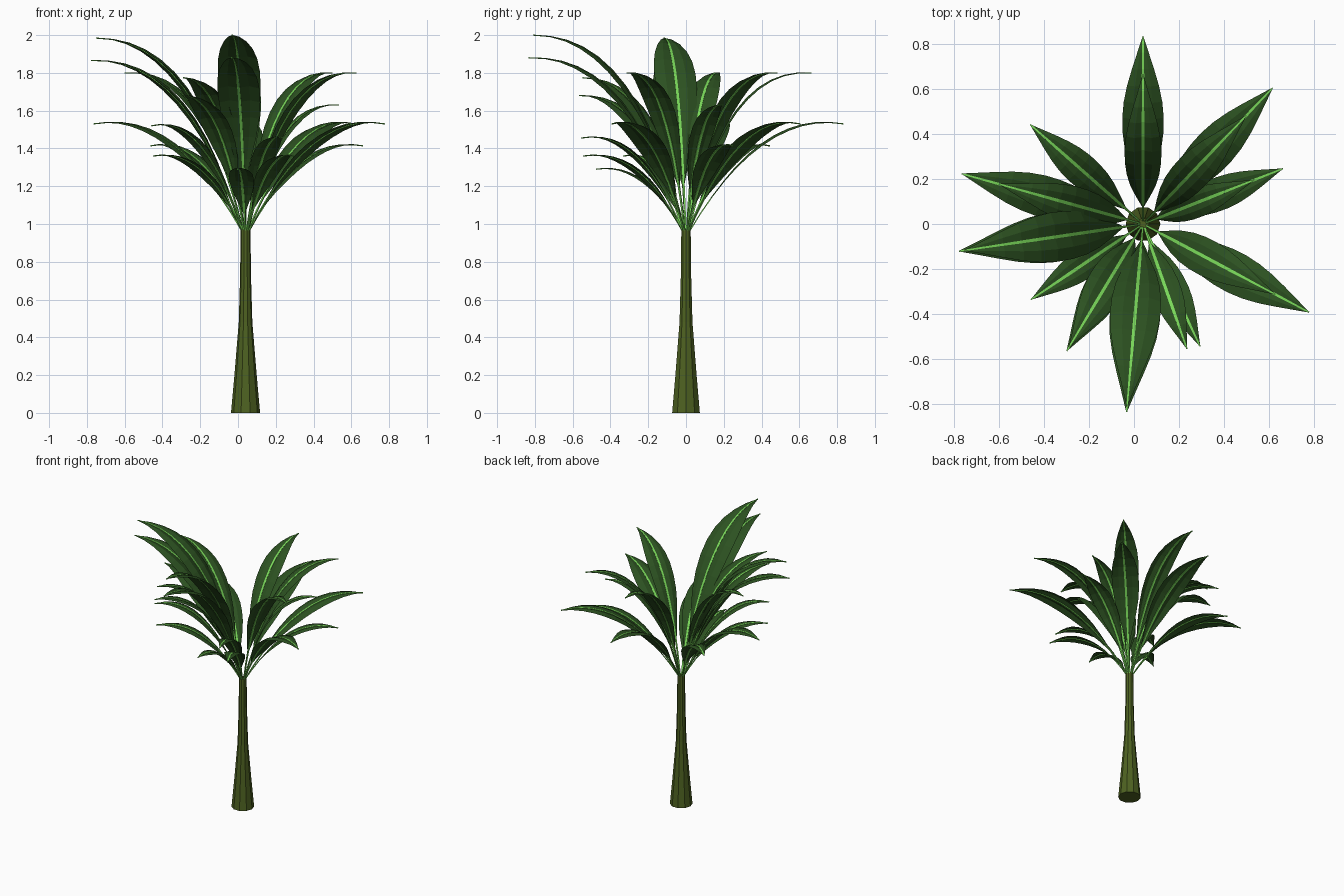
import bpy, bmesh, math
from mathutils import Vector

if "Cube" in bpy.data.objects:
    bpy.data.objects.remove(bpy.data.objects["Cube"])

CX = 0.04          # trunk axis
BASE_Z = 0.95      # where the stems leave the trunk


def material(name, rgb):
    m = bpy.data.materials.new(name)
    m.diffuse_color = (*rgb, 1)
    m.use_nodes = True
    m.node_tree.nodes["Principled BSDF"].inputs["Base Color"].default_value = m.diffuse_color
    return m


BLADE = material("dark leaf green", (0.025, 0.082, 0.015))
RIB = material("bright rib green", (0.19, 0.68, 0.10))
BARK = material("olive bark", (0.075, 0.12, 0.015))


def make_object(name, bm, mat, normals=True):
    if normals:
        bmesh.ops.recalc_face_normals(bm, faces=bm.faces)
    me = bpy.data.meshes.new(name)
    bm.to_mesh(me)
    bm.free()
    me.materials.append(mat)
    ob = bpy.data.objects.new(name, me)
    bpy.context.collection.objects.link(ob)
    return ob


def skin(bm, rows, closed):
    """Bridge consecutive rows of points with quads."""
    vr = [[bm.verts.new(p) for p in row] for row in rows]
    n = len(rows[0])
    for a, b in zip(vr, vr[1:]):
        for i in range(n if closed else n - 1):
            j = (i + 1) % n
            bm.faces.new((a[i], a[j], b[j], b[i]))
    if closed:
        bm.faces.new(vr[0])
        bm.faces.new(vr[-1])


def trunk():
    bm = bmesh.new()
    profile = [(0.077, 0), (0.059, 0.2), (0.036, 0.48), (0.029, 0.72), (0.026, 0.97)]
    skin(bm, [[(CX + r * math.cos(k * math.tau / 10), r * math.sin(k * math.tau / 10), z)
               for k in range(10)] for r, z in profile], True)
    make_object("trunk", bm, BARK)


def frond(name, az, reach, tip_z, ctrl_r, ctrl_h, half_w):
    """Arched leaf: a quadratic curve with a stem/rib bar and a creased blade."""
    a = math.radians(az)
    out = Vector((math.cos(a), math.sin(a), 0))
    side = Vector((-math.sin(a), math.cos(a), 0))
    up = Vector((0, 0, 1))
    h = tip_z - BASE_Z

    def at(t):
        r = 0.012 * (1 - t) ** 2 + 2 * t * (1 - t) * ctrl_r * reach + t * t * reach
        z = BASE_Z + 2 * t * (1 - t) * ctrl_h * h + t * t * h
        return Vector((CX, 0, 0)) + out * r + up * z

    def normal(t):
        d = (at(min(t + 0.01, 1)) - at(max(t - 0.01, 0))).normalized()
        return d.cross(side).normalized()

    # stem continuing as the midrib
    bm = bmesh.new()
    rows = []
    for k in range(13):
        t = k / 12
        w = 0.004 + 0.003 * min(1, t * 3) - 0.004 * max(0, t - 0.7) / 0.3
        p, n = at(t), normal(t)
        rows.append([p + side * w + n * 0.003, p - side * w + n * 0.003,
                     p - side * w - n * 0.003, p + side * w - n * 0.003])
    skin(bm, rows, True)
    make_object(name + "_rib", bm, RIB)

    # blade
    shape = [0.06, 0.38, 0.68, 0.88, 0.98, 1.0, 0.93, 0.77, 0.54, 0.28, 0.015]
    bm = bmesh.new()
    rows = []
    for k, s in enumerate(shape):
        t = 0.15 + 0.85 * k / (len(shape) - 1)
        p, n, w = at(t), normal(t), half_w * s
        rows.append([p + side * (u * w) + n * (lift * w)
                     for u, lift in ((-1, -0.05), (-0.5, 0.1), (0, 0), (0.5, 0.1), (1, -0.05))])
    skin(bm, rows, False)
    make_object(name + "_blade", bm, BLADE, False)


trunk()

# low spreading leaves, most with a raised leaf above in the same direction
for i, (az, s) in enumerate([(90, 1), (46.4, 1), (-28, 1), (164.5, 1), (21.6, 0.8), (138.6, 0.8)]):
    if i < 5:
        frond(f"raised_leaf_{i}", az, 0.665 * s, BASE_Z + 0.85 * s, 0.32, 1.04, 0.082 * s)
    frond(f"low_leaf_{i}", az, 0.835 * s, BASE_Z + 0.58 * s, 0.47, 1.13, 0.092 * s)

# tall upright pairs
for i, (az, s) in enumerate([(-95, 1), (-171.6, 0.985), (-121, 0.785)]):
    frond(f"crown_leaf_{i}", az, 0.813 * s, BASE_Z + 1.05 * s, 0.33, 1.0, 0.112 * s)
    frond(f"upper_leaf_{i}", az, 0.838 * s, BASE_Z + 0.93 * s, 0.36, 1.02, 0.112 * s)

# short single leaves (azimuth, reach, tip height)
for i, (az, r, z) in enumerate([(-146, 0.59, 1.36), (-146, 0.60, 1.52), (-65, 0.60, 1.36),
                                (-70.6, 0.588, 1.455), (-95, 0.478, 1.29)]):
    frond(f"short_leaf_{i}", az, r, z, 0.45, 1.12, 0.066)
